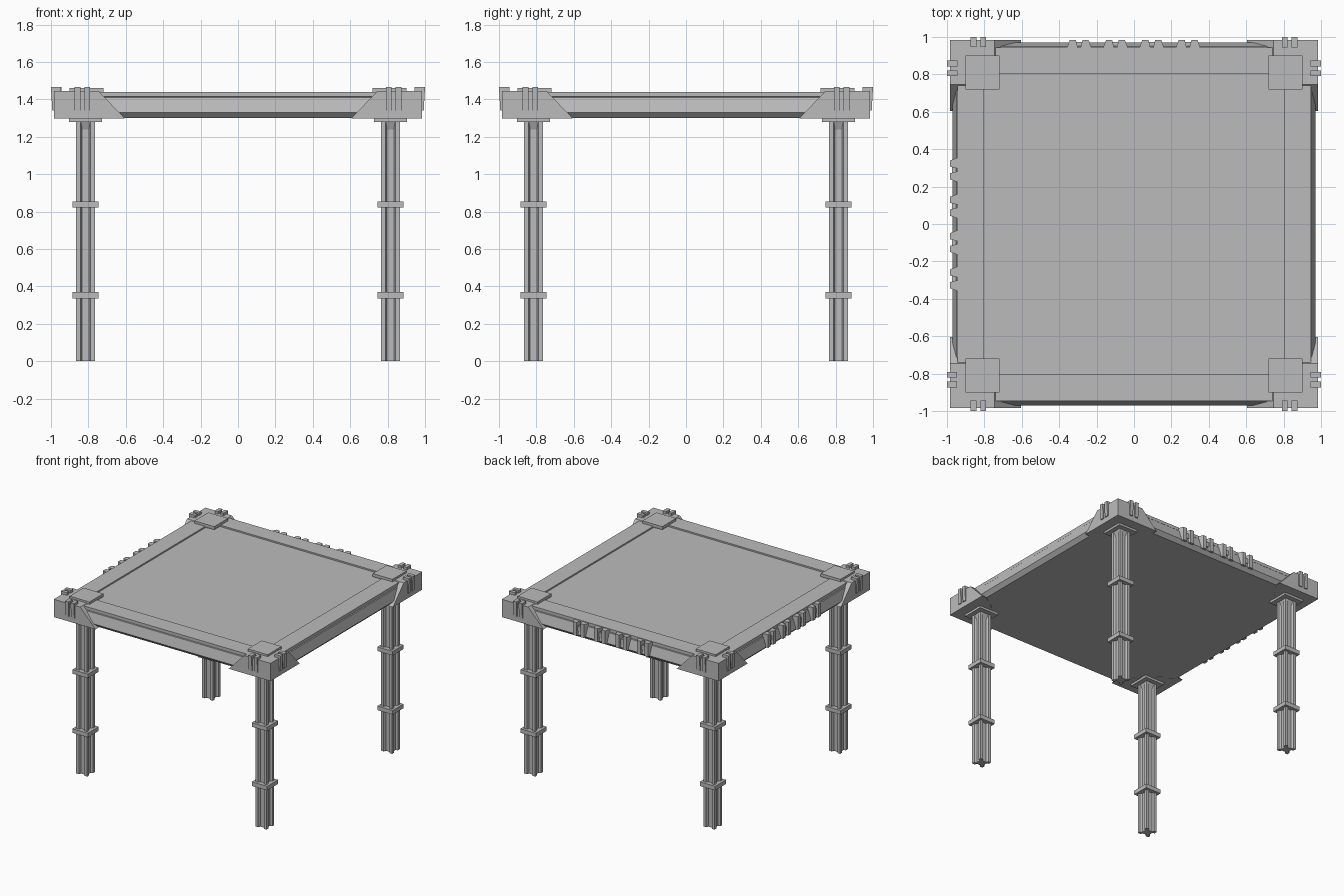
import bpy, bmesh, math
from mathutils import Matrix, Vector

cube = bpy.data.objects.get("Cube")
if cube:
    bpy.data.objects.remove(cube, do_unlink=True)

GREY = (0.5, 0.5, 0.5, 1.0)
mat = bpy.data.materials.new("plain_grey")
mat.use_nodes = True
mat.diffuse_color = GREY
mat.node_tree.nodes["Principled BSDF"].inputs["Base Color"].default_value = GREY


def finish(name, bm):
    bmesh.ops.recalc_face_normals(bm, faces=bm.faces)
    me = bpy.data.meshes.new(name)
    bm.to_mesh(me)
    bm.free()
    me.materials.append(mat)
    ob = bpy.data.objects.new(name, me)
    bpy.context.collection.objects.link(ob)
    return ob


def loft(bm, rings):
    """Skin a stack of equal-length point rings and cap both ends."""
    loops = [[bm.verts.new(p) for p in r] for r in rings]
    n = len(loops[0])
    for a, b in zip(loops, loops[1:]):
        for i in range(n):
            j = (i + 1) % n
            bm.faces.new((a[i], a[j], b[j], b[i]))
    bm.faces.new(loops[0])
    bm.faces.new(loops[-1])


def square(h, z, c=0.0):
    return [(c + sx * h, c + sy * h, z) for sx, sy in ((-1, -1), (1, -1), (1, 1), (-1, 1))]


def box(bm, x0, x1, y0, y1, z0, z1):
    loft(bm, [[(x0, y0, z), (x1, y0, z), (x1, y1, z), (x0, y1, z)] for z in (z0, z1)])


def four_corners(name, build):
    for i, where in enumerate(("back_left", "back_right", "front_right", "front_left")):
        bm = bmesh.new()
        build(bm)
        bm.transform(Matrix.Rotation(i * math.pi / 2, 4, 'Z'))
        finish(f"{where}_{name}", bm)


# Deck slab with overhanging lip and recessed centre panel
bm = bmesh.new()
loft(bm, [square(h, z) for h, z in (
    (0.94, 1.30), (0.97, 1.33), (0.95, 1.41), (0.938, 1.412),
    (0.945, 1.415), (0.945, 1.44), (0.803, 1.44), (0.803, 1.428))])
finish("deck", bm)

C = 0.815   # leg centre


# Leg: square post with a groove down each face
def leg(bm):
    side = ((0.05, 0.05), (0.026, 0.05), (0.018, 0.032), (-0.018, 0.032), (-0.026, 0.05))
    pts = []
    for k in range(4):
        r = Matrix.Rotation(k * math.pi / 2, 2)
        pts += [r @ Vector(p) for p in side]
    loft(bm, [[(C + p.x, C + p.y, z) for p in pts] for z in (0, 1.28)])


def leg_collars(bm):
    for z in (0.352, 0.838):
        loft(bm, [square(0.07, z - 0.017, C), square(0.07, z + 0.017, C)])


# Cap plate under the deck, with the groove ends tapering into it
def leg_cap(bm):
    loft(bm, [square(0.088, 1.28, C), square(0.088, 1.302, C)])
    for k in range(4):
        before = set(bm.verts)
        loft(bm, [[(-0.02, 0.03, z), (0.02, 0.03, z), (0.025, y, z), (-0.025, y, z)]
                  for y, z in ((0.032, 1.24), (0.048, 1.28))])
        new = [v for v in bm.verts if v not in before]
        bmesh.ops.transform(bm, verts=new, matrix=Matrix.Translation((C, C, 0))
                            @ Matrix.Rotation(k * math.pi / 2, 4, 'Z'))


# Corner bracket: square on top, flaring along both edges at the bottom
def bracket(bm):
    a, b, lo, hi = 0.745, 0.985, 1.298, 1.444
    pts = [(a, a, hi), (b, a, hi), (b, b, hi), (a, b, hi), (b, b, lo), (a, a, lo),
           (0.605, b, lo), (b, 0.605, lo), (0.605, 0.945, lo), (0.945, 0.605, lo)]
    verts = [bm.verts.new(p) for p in pts]
    bmesh.ops.convex_hull(bm, input=verts)


def pad(bm):
    loft(bm, [square(0.09, 1.435, 0.81), square(0.09, 1.46, 0.81)])


# Pairs of clips hooked over the bracket's outer edges
def clips(bm):
    for x in (0.807, 0.858):
        profile = ((0.945, 1.44), (0.945, 1.465), (1.0, 1.465), (0.993, 1.34), (0.98, 1.34), (0.98, 1.44))
        loft(bm, [[(u, y, z) for y, z in profile] for u in (x - 0.015, x + 0.015)])
        loft(bm, [[(y, u, z) for y, z in profile] for u in (x - 0.015, x + 0.015)])


for name, build in (("leg", leg), ("leg_collars", leg_collars), ("leg_cap", leg_cap),
                    ("bracket", bracket), ("pad", pad), ("clips", clips)):
    four_corners(name, build)

# Row of paired fins on the back and right-hand edges
for name, turn in (("back_fins", 0), ("right_fins", math.pi / 2)):
    bm = bmesh.new()
    for i in range(4):
        c = -0.293 + i * 0.194
        for s in (-1, 1):
            plan = ((0.065, 0.945), (0.05, 0.985), (0.018, 0.985), (0.008, 0.945))
            loft(bm, [[(c + s * x, y, z) for x, y in plan] for z in (1.325, 1.435)])
        box(bm, c - 0.03, c + 0.03, 0.945, 0.972, 1.36, 1.4)
    bm.transform(Matrix.Rotation(turn, 4, 'Z'))
    finish(name, bm)
